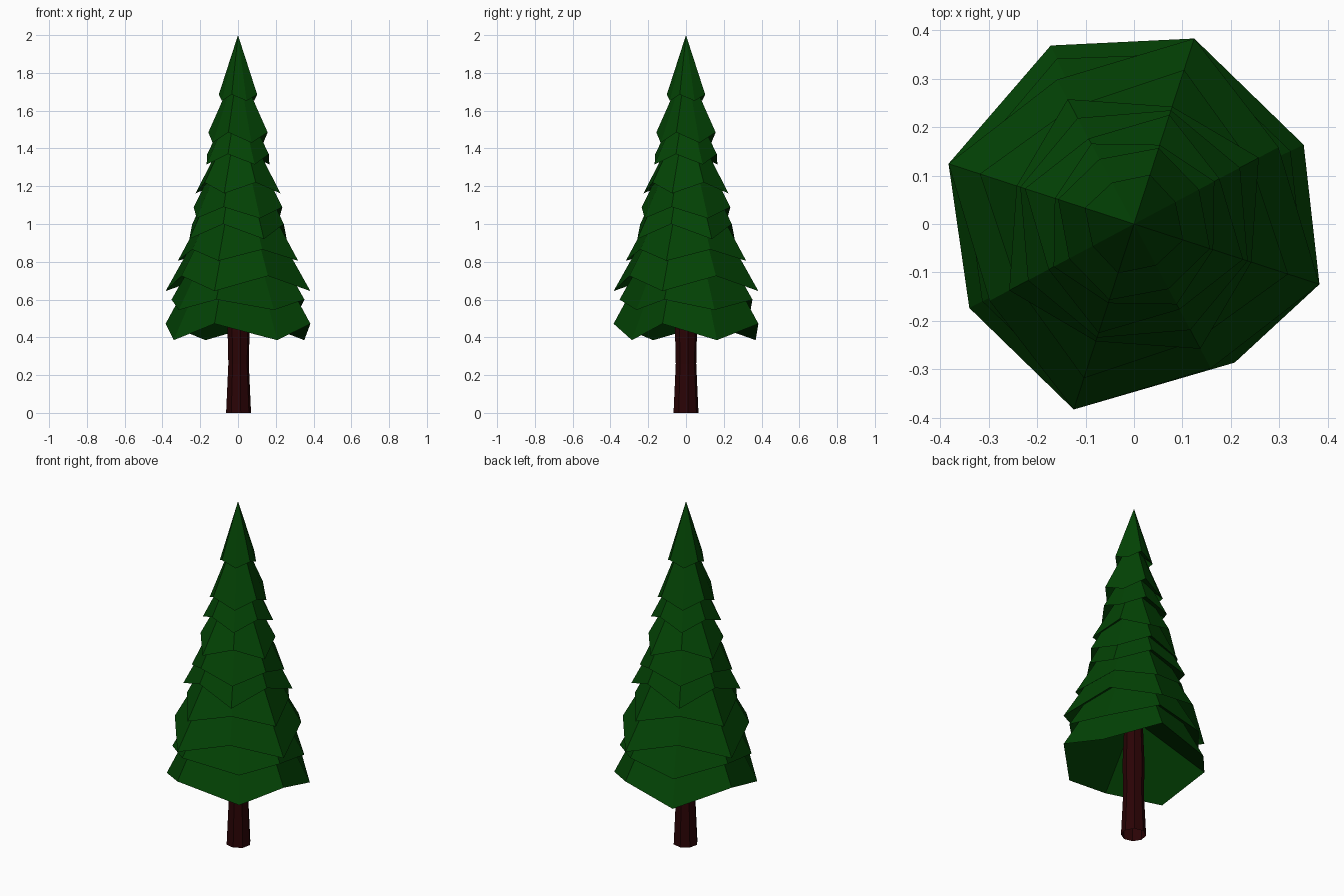
import bpy, bmesh, math

if "Cube" in bpy.data.objects:
    bpy.data.objects.remove(bpy.data.objects["Cube"])


def material(name, rgb):
    m = bpy.data.materials.new(name)
    m.diffuse_color = (*rgb, 1.0)
    m.use_nodes = True
    m.node_tree.nodes["Principled BSDF"].inputs["Base Color"].default_value = m.diffuse_color
    return m


GREEN = material("needle green", (0.001, 0.058, 0.0015))
BROWN = material("bark brown", (0.023, 0.001, 0.0015))


def finish(name, bm, mat):
    me = bpy.data.meshes.new(name)
    bm.to_mesh(me)
    bm.free()
    me.materials.append(mat)
    ob = bpy.data.objects.new(name, me)
    bpy.context.collection.objects.link(ob)
    return ob


# Branch tier: eight-sided cone whose rim zigzags between two rings,
# closed by a shallower hollow underside
def tier(name, apex, a, b, jitter=None):
    bm = bmesh.new()
    top = bm.verts.new((0, 0, apex))
    low = bm.verts.new((0, 0, min(a[1], b[1]) + 0.8 * a[0]))
    rim = []
    for k in range(8):
        r, z = a if k % 2 == 0 else b
        ang = -18 + 45 * k
        if k % 2:
            ang += 1
            if jitter:
                da, dr = jitter[k // 2]
                ang, r = ang + da, r + dr
        t = math.radians(ang)
        rim.append(bm.verts.new((r * math.cos(t), r * math.sin(t), z)))
    for k in range(8):
        j = (k + 1) % 8
        bm.faces.new((top, rim[k], rim[j]))
        bm.faces.new((low, rim[j], rim[k]))
    finish(name, bm, GREEN)


# Tiers from bottom to top: apex height, then (radius, height) of both rim rings
TIERS = [
    (1.18, (0.403, 0.472), (0.382, 0.385)),
    (1.22, (0.370, 0.600), (0.352, 0.545)),
    (1.33, (0.403, 0.645), (0.338, 0.725)),
    (1.40, (0.335, 0.805), (0.273, 0.865)),
    (1.50, (0.255, 1.000), (0.292, 0.920)),
    (1.56, (0.247, 1.090), (0.248, 1.030)),
    (1.60, (0.237, 1.162), (0.200, 1.220)),
    (1.70, (0.172, 1.370), (0.188, 1.315)),
    (1.84, (0.165, 1.485), (0.152, 1.430)),
    (2.00, (0.107, 1.685), (0.097, 1.652)),
]
JITTER = [(-3, 0.005), (-3, 0.025), (-1, 0.0), (8, -0.028)]
for i, (apex, a, b) in enumerate(TIERS):
    tier(f"branch_tier_{i + 1}", apex, a, b, JITTER if i < 2 else None)

# Trunk: eight-sided lathe, open at the foot, running up into the branches
bm = bmesh.new()
rings = []
for r, z in [(0.067, 0), (0.055, 0.26), (0.059, 0.43), (0.045, 0.8)]:
    rings.append([bm.verts.new((0.003 + r * math.cos(t), r * math.sin(t), z))
                  for t in (math.radians(10 + 45 * k) for k in range(8))])
for lo, hi in zip(rings, rings[1:]):
    for k in range(8):
        j = (k + 1) % 8
        bm.faces.new((lo[k], lo[j], hi[j], hi[k]))
finish("trunk", bm, BROWN)
